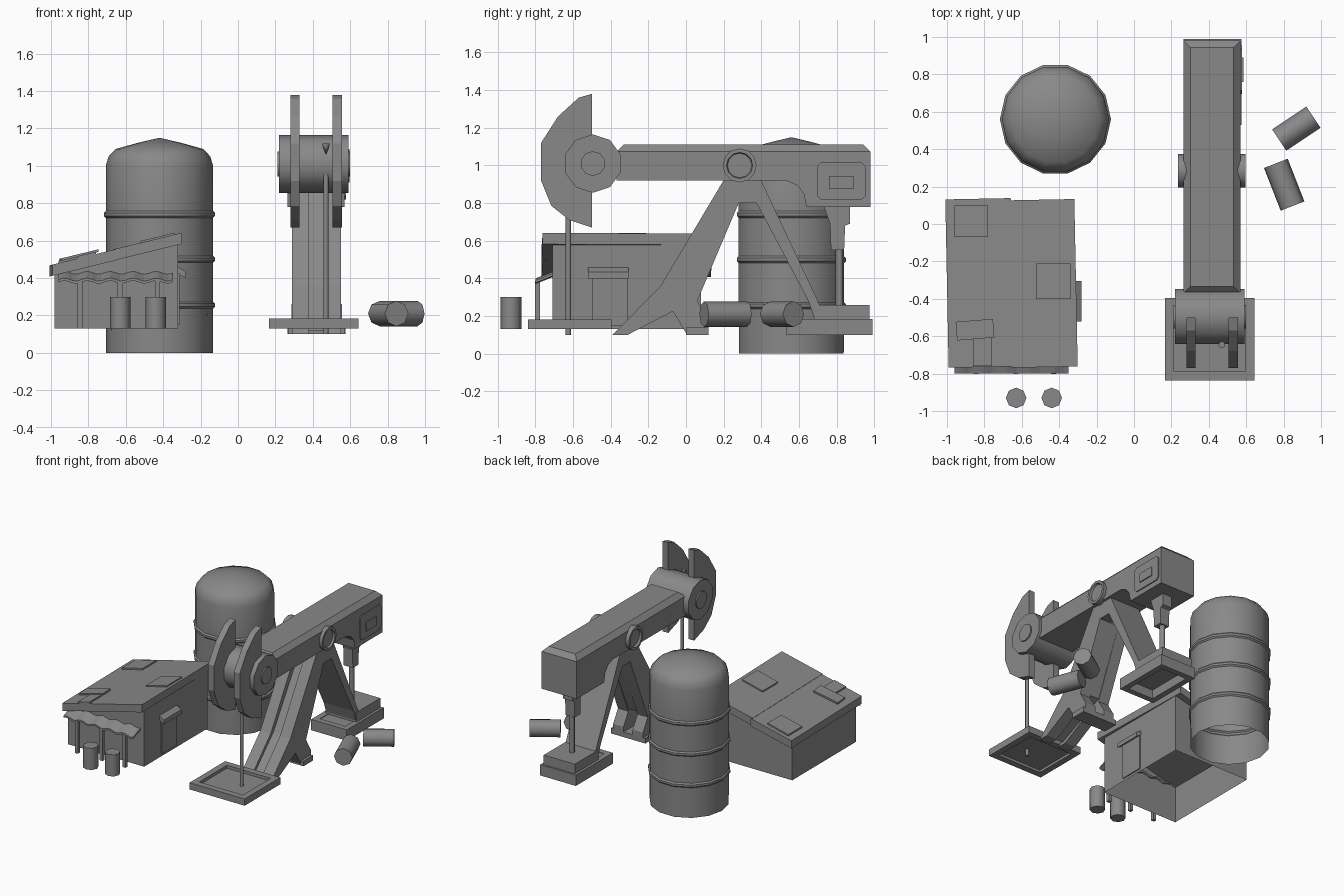
import bpy, bmesh, math
from mathutils import Matrix, Vector

if "Cube" in bpy.data.objects:
    bpy.data.objects.remove(bpy.data.objects["Cube"], do_unlink=True)

grey = bpy.data.materials.new("plain_grey")
grey.use_nodes = True
grey.diffuse_color = (0.25, 0.25, 0.25, 1)
grey.node_tree.nodes["Principled BSDF"].inputs["Base Color"].default_value = (0.25, 0.25, 0.25, 1)

TURN_X = Matrix.Rotation(math.pi / 2, 4, 'Y')


def finish(name, bm, smooth=0):
    bmesh.ops.remove_doubles(bm, verts=bm.verts, dist=1e-5)
    bmesh.ops.recalc_face_normals(bm, faces=bm.faces)
    me = bpy.data.meshes.new(name)
    bm.to_mesh(me)
    bm.free()
    me.materials.append(grey)
    ob = bpy.data.objects.new(name, me)
    bpy.context.collection.objects.link(ob)
    if smooth:
        bpy.ops.object.select_all(action='DESELECT')
        ob.select_set(True)
        bpy.context.view_layer.objects.active = ob
        bpy.ops.object.shade_smooth_by_angle(angle=math.radians(smooth))
    return ob


def lathe(name, profile, at, sides=10, turn=Matrix(), smooth=50):
    """Spin (radius, height) points around the local z axis."""
    bm = bmesh.new()
    rings = [[bm.verts.new((r * math.cos(math.tau * k / sides), r * math.sin(math.tau * k / sides), z))
              for k in range(sides)] for r, z in profile]
    for a, b in zip(rings, rings[1:]):
        for k in range(sides):
            j = (k + 1) % sides
            bm.faces.new((a[k], a[j], b[j], b[k]))
    bmesh.ops.transform(bm, matrix=Matrix.Translation(at) @ turn, verts=bm.verts)
    return finish(name, bm, smooth)


def rod(name, r, length, at, sides=10, turn=Matrix()):
    return lathe(name, [(0, 0), (r, 0), (r, length), (0, length)], at, sides, turn)


def prism(bm, points, x0, x1):
    """Extrude a (y, z) outline along x."""
    face = bm.faces.new([bm.verts.new((x0, y, z)) for y, z in points])
    out = bmesh.ops.extrude_face_region(bm, geom=[face])
    moved = [v for v in out["geom"] if isinstance(v, bmesh.types.BMVert)]
    bmesh.ops.translate(bm, verts=moved, vec=(x1 - x0, 0, 0))


def slab(name, points, x0, x1):
    bm = bmesh.new()
    prism(bm, points, x0, x1)
    return finish(name, bm)


def box(name, x0, x1, y0, y1, z0, z1):
    return slab(name, [(y0, z0), (y1, z0), (y1, z1), (y0, z1)], x0, x1)


# Storage tank with three hoops, open underneath
tank = [(0.285, 0)]
for z in (0.255, 0.5, 0.74):
    tank += [(0.287, z - 0.018), (0.297, z - 0.008), (0.297, z + 0.008), (0.287, z + 0.018)]
tank += [(0.287, 1.0), (0.272, 1.05), (0.235, 1.09), (0.12, 1.122), (0, 1.15)]
lathe("storage_tank", tank, (-0.42, 0.56, 0), 14, smooth=40)


# Shed: open-bottomed walls under a sloped roof
def roof_z(x):
    return 0.47 + (x + 1.0) * 0.243


bm = bmesh.new()
prism(bm, [(-0.71, 0.13), (0.08, 0.13), (0.08, 0.4), (-0.71, 0.4)], -0.98, -0.32)
for v in bm.verts:
    if v.co.z > 0.3:
        v.co.z = roof_z(v.co.x) - 0.05
bmesh.ops.delete(bm, geom=[f for f in bm.faces if f.calc_center_median().z < 0.14], context='FACES')
finish("shed_walls", bm)


def roof_piece(name, x0, x1, y0, y1, low, high, spin=0):
    bm = bmesh.new()
    prism(bm, [(y0, low), (y1, low), (y1, high), (y0, high)], x0, x1)
    mid = Vector(((x0 + x1) / 2, (y0 + y1) / 2, 0))
    bmesh.ops.rotate(bm, verts=bm.verts, cent=mid, matrix=Matrix.Rotation(spin, 3, 'Z'))
    for v in bm.verts:
        v.co.z += roof_z(v.co.x)
    finish(name, bm)


roof_piece("roof_low", -1.0, -0.65, -0.765, 0.135, -0.06, 0, 0.02)
roof_piece("roof_high", -0.66, -0.31, -0.765, 0.13, -0.058, 0.002, 0.02)
roof_piece("roof_patch_high", -0.52, -0.34, -0.4, -0.21, 0, 0.012)
roof_piece("roof_patch_back", -0.96, -0.78, -0.07, 0.1, 0, 0.012)
roof_piece("roof_plank_across", -0.95, -0.75, -0.615, -0.515, 0.008, 0.022, 0.08)
roof_piece("roof_plank_front", -0.86, -0.76, -0.76, -0.61, 0, 0.012)

# Wavy awning on posts
bm = bmesh.new()
rows = []
for y, z in ((-0.70, 0.432), (-0.80, 0.392), (-0.80, 0.378), (-0.70, 0.418)):
    rows.append([bm.verts.new((-0.96 + 0.61 * i / 24, y, z + 0.008 * math.sin(i * 1.3)))
                 for i in range(25)])
for a, b in zip(rows, rows[1:] + rows[:1]):
    for i in range(24):
        bm.faces.new((a[i], a[i + 1], b[i + 1], b[i]))
for i in (0, 24):
    bm.faces.new([r[i] for r in rows])
finish("shed_awning", bm)
for x in (-0.845, -0.63, -0.43):
    box("awning_post", x - 0.013, x + 0.013, -0.802, -0.776, 0.13, 0.385)

# Side door with canopy
box("shed_door", -0.33, -0.312, -0.5, -0.31, 0.15, 0.43)
bm = bmesh.new()
prism(bm, [(-0.52, 0.43), (-0.305, 0.43), (-0.305, 0.465), (-0.52, 0.465)], -0.33, -0.28)
for v in bm.verts:
    if v.co.x > -0.3:
        v.co.z -= 0.03
finish("door_canopy", bm)

# Barrels: two standing, two lying
for x in (-0.63, -0.44):
    rod("standing_barrel", 0.055, 0.17, (x, -0.93, 0.13), 8)
for x, y, dx, dy, length in ((0.868, 0.51, 0.18, 0.12, 0.22), (0.803, 0.21, 0.09, -0.23, 0.245)):
    axis = Vector((dx, dy, 0)).normalized()
    start = Vector((x, y, 0.21)) - axis * length / 2
    rod("lying_barrel", 0.068, length, start, 8, axis.to_track_quat('Z', 'Y').to_matrix().to_4x4())

# Walking beam with chamfered top and deep rear end
bm = bmesh.new()
prism(bm, [(-0.37, 0.92), (0.53, 0.92), (0.59, 0.895), (0.625, 0.85), (0.64, 0.78),
           (0.98, 0.78), (0.98, 1.11), (-0.37, 1.11)], 0.265, 0.57)
top = [e for e in bm.edges if all(v.co.z > 1.1 for v in e.verts)]
bmesh.ops.bevel(bm, geom=top, offset=0.037, segments=1, affect='EDGES')
finish("walking_beam", bm)


# Side panel with framed slot
bm = bmesh.new()
prism(bm, [(0.715, 0.82), (0.935, 0.82), (0.955, 0.84), (0.955, 0.995), (0.935, 1.015),
           (0.715, 1.015), (0.695, 0.995), (0.695, 0.84)], 0.565, 0.578)
finish("side_panel", bm)
box("panel_slot", 0.574, 0.586, 0.76, 0.89, 0.875, 0.945)

# Head drum and twin curved cheeks
rod("head_drum", 0.155, 0.37, (0.22, -0.495, 1.01), 10, TURN_X)
rod("drum_cap", 0.066, 0.39, (0.21, -0.495, 1.01), 10, TURN_X)
cheek = [(-0.5, 1.38), (-0.57, 1.36), (-0.68, 1.26), (-0.77, 1.12), (-0.77, 0.92),
         (-0.715, 0.785), (-0.62, 0.71), (-0.5, 0.67)]
for x in (0.28, 0.505):
    slab("head_cheek", cheek, x, x + 0.05)

# Pivot axle with rimmed ends
lathe("pivot_axle", [(0, 0.015), (0.065, 0.015), (0.07, 0), (0.09, 0), (0.09, 0.36),
                     (0.07, 0.36), (0.065, 0.345), (0, 0.345)], (0.235, 0.285, 1.0), 12, TURN_X)

# Well rod and its clamp
rod("well_rod", 0.014, 0.87, (0.47, -0.625, 0.1), 8)
lathe("rod_clamp", [(0, 0), (0.018, 0.045), (0.018, 0.06), (0, 0.06)], (0.47, -0.645, 1.06), 8)

# A-frame: side rails around a recessed web
front_leg = [(-0.39, 0.1), (-0.31, 0.1), (-0.07, 0.225), (0.0, 0.11), (0.12, 0.1), (0.12, 0.18),
             (0.06, 0.28), (0.28, 0.8), (0.34, 0.8), (0.34, 0.93), (0.205, 0.93), (-0.135, 0.36)]
back_leg = [(0.3, 0.93), (0.3, 0.8), (0.375, 0.8), (0.65, 0.28), (0.685, 0.18), (0.75, 0.18),
            (0.71, 0.26), (0.395, 0.93)]
for x0, x1 in ((0.29, 0.38), (0.46, 0.55)):
    slab("front_leg_rail", front_leg, x0, x1)
slab("front_leg_web", [(-0.34, 0.12), (-0.07, 0.24), (0.06, 0.3), (0.28, 0.8), (0.24, 0.9),
                       (-0.1, 0.36)], 0.38, 0.46)
slab("back_leg", back_leg, 0.29, 0.55)
box("front_foot", 0.27, 0.57, 0.0, 0.12, 0.1, 0.14)


# Open frames for the wellhead tray and the rear base
def frame(name, x0, x1, y0, y1, z0, z1, w, floor):
    box(name + "_floor", x0 + w / 2, x1 - w / 2, y0 + w / 2, y1 - w / 2, floor, floor + 0.01)
    for xa, xb in ((x0, x0 + w), (x1 - w, x1)):
        box(name + "_side", xa, xb, y0, y1, z0, z1)
    for ya, yb in ((y0, y0 + w), (y1 - w, y1)):
        box(name + "_end", x0 + w, x1 - w, ya, yb, z0, z1)


frame("wellhead_tray", 0.165, 0.645, -0.838, -0.395, 0.13, 0.183, 0.05, 0.15)
frame("rear_base", 0.265, 0.575, 0.53, 0.99, 0.1, 0.185, 0.045, 0.17)
box("rear_base_step", 0.285, 0.555, 0.68, 0.975, 0.18, 0.26)

# Rear hanger and rod
slab("hanger_block", [(0.735, 0.79), (0.735, 0.775), (0.765, 0.69), (0.77, 0.55), (0.84, 0.55),
                      (0.845, 0.68), (0.87, 0.69), (0.87, 0.79)], 0.38, 0.46)
rod("rear_rod", 0.02, 0.32, (0.42, 0.815, 0.25), 8)
